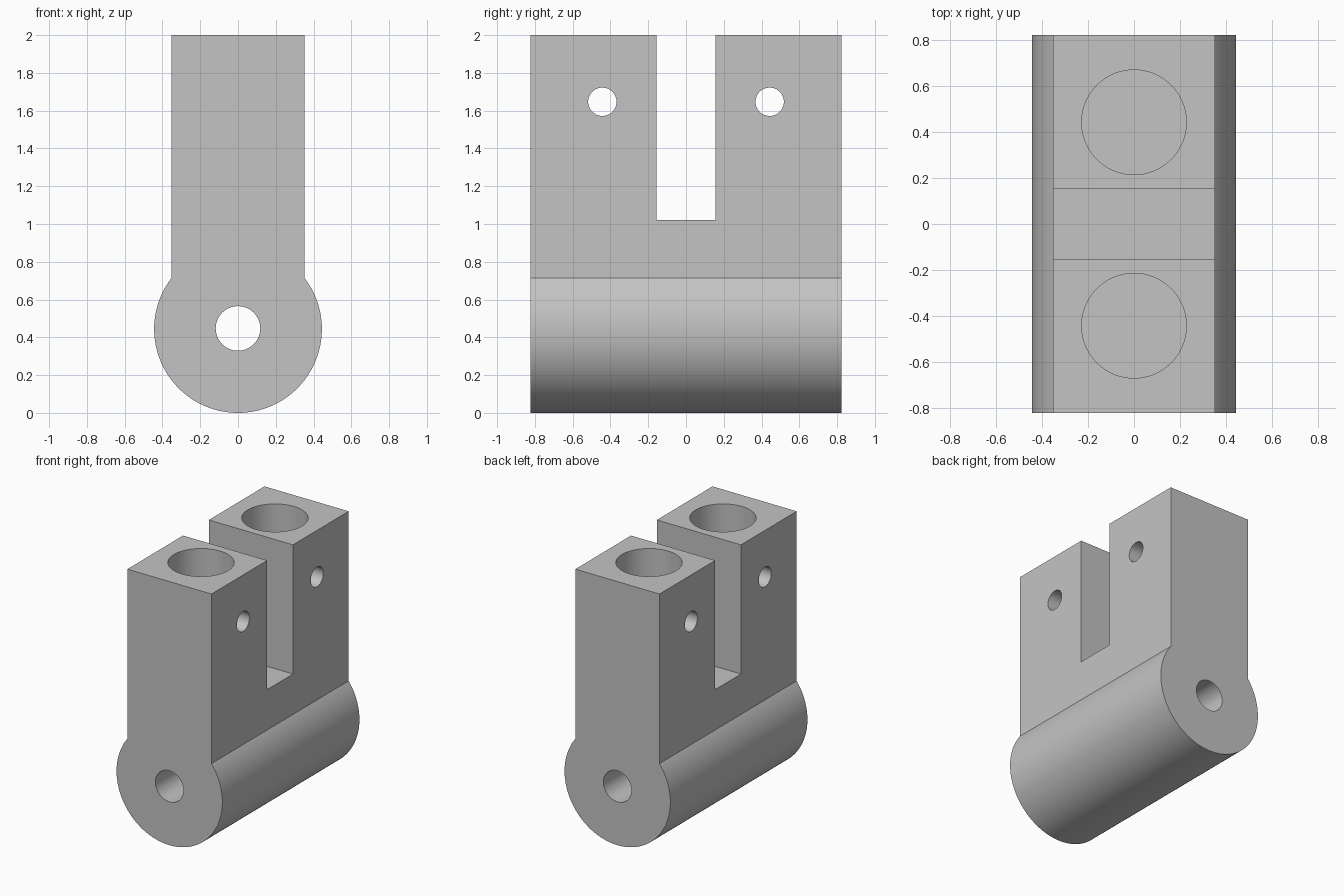
import bpy
import bmesh
from math import acos, cos, sin, pi, radians

if "Cube" in bpy.data.objects:
    bpy.data.objects.remove(bpy.data.objects["Cube"], do_unlink=True)

HALF_WIDTH, HALF_LENGTH, HEIGHT = 0.353, 0.822, 2.0
BARREL_RADIUS = 0.444
SLOT_HALF, SLOT_FLOOR = 0.155, 1.02
BORE_Y = 0.443

metal = bpy.data.materials.new("plain grey")
metal.use_nodes = True
grey = (0.55, 0.55, 0.55, 1)
metal.diffuse_color = grey
metal.node_tree.nodes["Principled BSDF"].inputs["Base Color"].default_value = grey


def make_body():
    """Extrude the keyhole-shaped side profile along y."""
    start = acos(HALF_WIDTH / BARREL_RADIUS)
    sweep = pi + 2 * start
    steps = 96
    profile = [(HALF_WIDTH, HEIGHT)]
    for i in range(steps + 1):
        a = start - sweep * i / steps
        profile.append((BARREL_RADIUS * cos(a), BARREL_RADIUS * (1 + sin(a))))
    profile.append((-HALF_WIDTH, HEIGHT))
    bm = bmesh.new()
    face = bm.faces.new([bm.verts.new((x, -HALF_LENGTH, z)) for x, z in profile])
    result = bmesh.ops.extrude_face_region(bm, geom=[face])
    new_verts = [v for v in result["geom"] if isinstance(v, bmesh.types.BMVert)]
    bmesh.ops.translate(bm, verts=new_verts, vec=(0, 2 * HALF_LENGTH, 0))
    bmesh.ops.recalc_face_normals(bm, faces=bm.faces)
    mesh = bpy.data.meshes.new("clevis_block")
    bm.to_mesh(mesh)
    bm.free()
    obj = bpy.data.objects.new("clevis_block", mesh)
    bpy.context.collection.objects.link(obj)
    mesh.materials.append(metal)
    return obj


def cut(body, cutter):
    """Subtract a cutter from the body and discard it."""
    cutter.hide_render = True
    mod = body.modifiers.new("cut", "BOOLEAN")
    mod.operation, mod.solver, mod.object = "DIFFERENCE", "EXACT", cutter
    bpy.ops.object.select_all(action="DESELECT")
    bpy.context.view_layer.objects.active = body
    body.select_set(True)
    bpy.ops.object.modifier_apply(modifier=mod.name)
    bpy.data.objects.remove(cutter, do_unlink=True)


def drill(body, radius, depth, location, rotation=(0, 0, 0)):
    bpy.ops.mesh.primitive_cylinder_add(vertices=64, radius=radius, depth=depth,
                                        location=location, rotation=rotation)
    cut(body, bpy.context.object)


body = make_body()

# Open slot between the two uprights
bpy.ops.mesh.primitive_cube_add(size=1, location=(0, 0, SLOT_FLOOR + 1))
slot = bpy.context.object
slot.scale = (2, 2 * SLOT_HALF, 2)
cut(body, slot)

# Pivot hole along the barrel
drill(body, 0.118, 3, (0, 0, 0.447), (pi / 2, 0, 0))

# Blind socket and cross pin hole in each upright
for side in (-1, 1):
    drill(body, 0.228, 2, (0, side * BORE_Y, SLOT_FLOOR + 1))
    drill(body, 0.075, 2, (0, side * BORE_Y, 1.647), (0, pi / 2, 0))

bpy.ops.object.select_all(action="DESELECT")
bpy.context.view_layer.objects.active = body
body.select_set(True)
bpy.ops.object.shade_smooth_by_angle(angle=radians(30))
